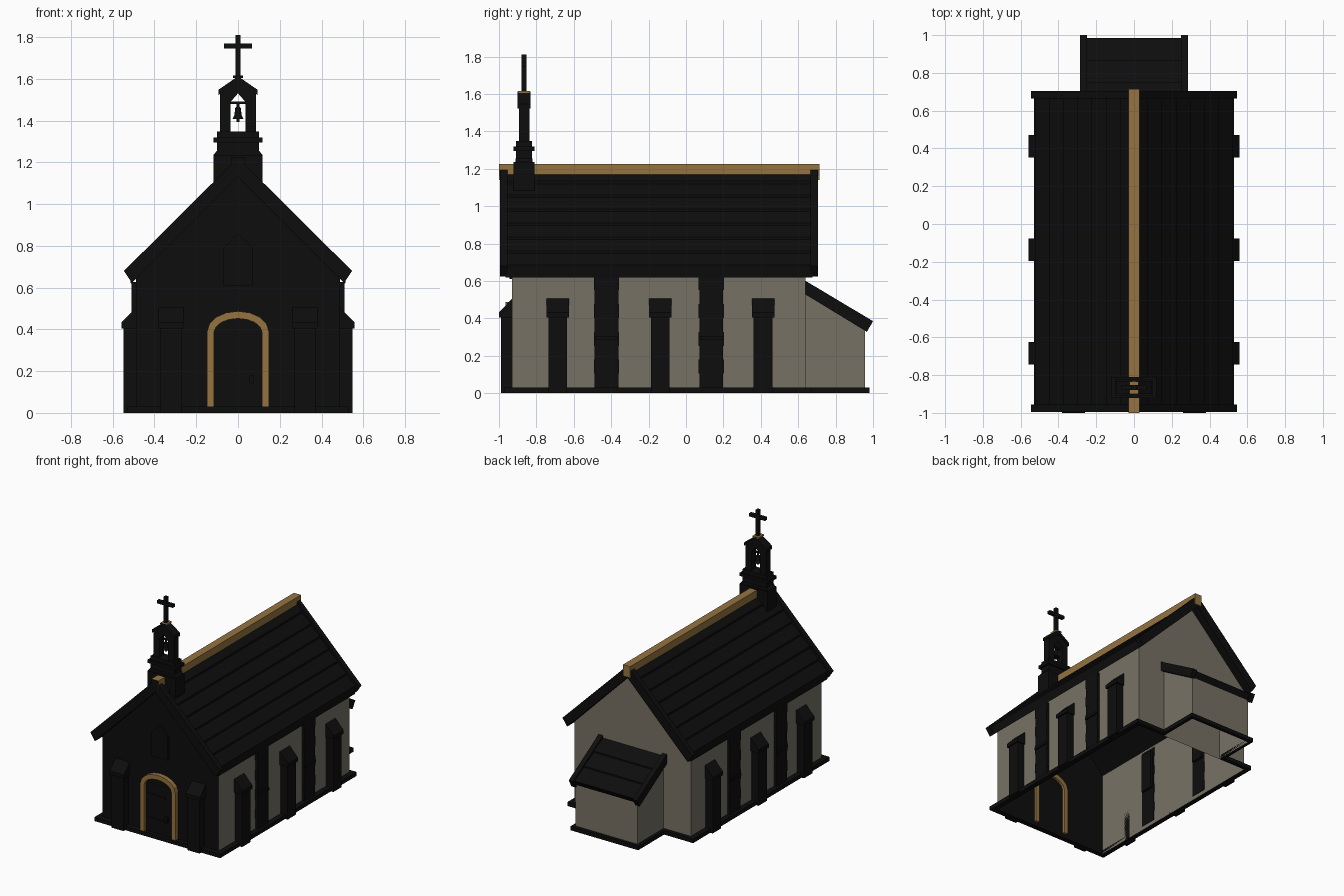
import bpy, bmesh, math
from mathutils import Vector

if "Cube" in bpy.data.objects:
    bpy.data.objects.remove(bpy.data.objects["Cube"])


def material(name, rgb):
    m = bpy.data.materials.new(name)
    m.diffuse_color = (*rgb, 1)
    m.use_nodes = True
    m.node_tree.nodes["Principled BSDF"].inputs["Base Color"].default_value = m.diffuse_color
    return m


BLACK = material("black", (0.004, 0.004, 0.004))
STONE = material("warm grey stone", (0.185, 0.167, 0.128))
GOLD = material("ochre trim", (0.30, 0.172, 0.052))


def finish(name, bm, *mats):
    me = bpy.data.meshes.new(name)
    bm.to_mesh(me)
    bm.free()
    for m in mats:
        me.materials.append(m)
    ob = bpy.data.objects.new(name, me)
    bpy.context.collection.objects.link(ob)
    return ob


def prism(name, pts, axis, a, b, mat=BLACK, dark_front=False):
    """Extrude a 2D profile along x (pts are y,z) or y (pts are x,z)."""
    bm = bmesh.new()
    def place(p, t):
        return (t, p[0], p[1]) if axis == "x" else (p[0], t, p[1])
    lo = [bm.verts.new(place(p, a)) for p in pts]
    hi = [bm.verts.new(place(p, b)) for p in pts]
    bm.faces.new(lo)
    bm.faces.new(hi)
    n = len(pts)
    for i in range(n):
        j = (i + 1) % n
        bm.faces.new((lo[i], lo[j], hi[j], hi[i]))
    bmesh.ops.recalc_face_normals(bm, faces=bm.faces[:])
    if dark_front:
        for f in bm.faces:
            f.material_index = int(f.normal.y < -0.9)
        return finish(name, bm, mat, BLACK)
    return finish(name, bm, mat)


def box(name, x, y, z, mat=BLACK, dark_front=False):
    pts = [(x[0], z[0]), (x[1], z[0]), (x[1], z[1]), (x[0], z[1])]
    return prism(name, pts, "y", y[0], y[1], mat, dark_front)


def courses(u0, z0, u1, z1, n, lift):
    """Sawtooth top edge of overlapping roof boards, from eave to ridge."""
    pts = []
    for i in range(n):
        for t, h in ((i / n, lift), ((i + 1) / n, 0)):
            pts.append((u0 + (u1 - u0) * t, z0 + (z1 - z0) * t + h))
    return pts


# nave walls: thin shell, open below and above, dark facade
W, F, B = 0.489, -0.93, 0.64
bm = bmesh.new()
gable = [(-W, 0), (W, 0), (W, 0.645), (0, 1.134), (-W, 0.645)]
fr = [bm.verts.new((x, F, z)) for x, z in gable]
bk = [bm.verts.new((x, B, z)) for x, z in gable]
bm.faces.new(fr).material_index = 1
bm.faces.new(bk[::-1])
bm.faces.new((fr[1], bk[1], bk[2], fr[2]))
bm.faces.new((fr[0], fr[4], bk[4], bk[0]))
finish("nave_walls", bm, STONE, BLACK)

# chancel walls: open shell at the back
CX, CY = 0.26, 0.957
bm = bmesh.new()
l = [bm.verts.new((-CX, y, z)) for y, z in ((B, 0), (CY, 0), (CY, 0.345), (B, 0.54))]
r = [bm.verts.new((CX, v.co.y, v.co.z)) for v in l]
bm.faces.new(l[::-1])
bm.faces.new(r)
bm.faces.new((r[1], l[1], l[2], r[2]))
finish("chancel_walls", bm, STONE)

# plinth ring
P = 0.04
box("plinth_front", (-W - P, W + P), (F - P, F), (0, 0.03))
box("plinth_chancel_back", (-CX - 0.025, CX + 0.025), (CY, CY + 0.025), (0, 0.03))
for s in (-1, 1):
    box("plinth_side", sorted((s * W, s * (W + P))), (F, B + 0.03), (0, 0.03))
    box("plinth_back", sorted((s * CX, s * W)), (B, B + 0.03), (0, 0.03))
    box("plinth_chancel_side", sorted((s * CX, s * (CX + 0.025))), (B + 0.03, CY), (0, 0.03))

# main roof slopes, bargeboards and ridge
for s in (-1, 1):
    slope = courses(0.522, 0.672, 0.0, 1.194, 7, 0.014) + [(0, 1.135), (0.513, 0.618)]
    prism("roof_slope", [(s * x, z) for x, z in slope], "y", -0.965, 0.675)
    barge = [(0.546, 0.68), (0, 1.222), (0, 1.131), (0.508, 0.623)]
    for y0, y1 in ((-0.995, -0.955), (0.665, 0.705)):
        prism("bargeboard", [(s * x, z) for x, z in barge], "y", y0, y1)
box("ridge_beam", (-0.03, 0.03), (-1.0, 0.715), (1.14, 1.226), GOLD, True)

# chancel lean-to roof with raised verges
slope = courses(0.985, 0.375, 0.635, 0.583, 3, 0.01) + [(0.635, 0.535), (0.955, 0.34)]
prism("chancel_roof", slope, "x", -0.26, 0.26)
verge = [(1.0, 0.385), (0.635, 0.603), (0.635, 0.53), (0.967, 0.328)]
for s in (-1, 1):
    prism("chancel_verge", verge, "x", *sorted((s * 0.25, s * 0.287)))

# buttresses on the side walls and facade
shaft = [(0, 0), (0.06, 0), (0.06, 0.41), (0, 0.41)]
hood = [(0, 0.405), (0.07, 0.405), (0.07, 0.432), (0, 0.505)]
for s in (-1, 1):
    for y in (-0.685, -0.137, 0.412):
        for part, prof, h in (("shaft", shaft, 0.05), ("hood", hood, 0.06)):
            prism("buttress_" + part, [(s * (W + d), z) for d, z in prof], "y", y - h, y + h)
    for part, prof, h in (("shaft", shaft, 0.05), ("hood", hood, 0.06)):
        prism("front_buttress_" + part, [(F - d, z) for d, z in prof], "x",
              s * 0.32 - h, s * 0.32 + h)

# tall window bays with toothed stone edges
for s in (-1, 1):
    for y in (-0.425, 0.135):
        for i in range(8):
            h = 0.067 if i % 2 else 0.063
            z = 0.03 + i * 0.0745
            box("window_bay", sorted((s * (W - 0.003), s * (W + 0.02))), (y - h, y + h), (z, z + 0.0745))
        box("window_sill", sorted((s * W, s * (W + 0.03))), (y - 0.06, y + 0.06), (0.285, 0.305))
        box("window_recess", sorted((s * (W - 0.02), s * W)), (y - 0.05, y + 0.05), (0.3, 0.6))

# front door, arch surround and gable window
box("door", (-0.12, 0.12), (F - 0.012, F), (0.03, 0.40))
for z in (0.12, 0.30):
    box("door_hinge", (-0.11, 0.05), (F - 0.018, F - 0.01), (z, z + 0.02))
box("door_handle", (0.055, 0.075), (F - 0.03, F - 0.01), (0.14, 0.18))
outer, inner = [(0.148, 0.03)], [(0.115, 0.03)]
for i in range(9):
    a = math.pi * i / 8
    outer.append((0.148 * math.cos(a), 0.39 + 0.097 * math.sin(a)))
    inner.append((0.115 * math.cos(a), 0.385 + 0.067 * math.sin(a)))
outer.append((-0.148, 0.03))
inner.append((-0.115, 0.03))
prism("door_arch", outer + inner[::-1], "y", F - 0.035, F + 0.02, GOLD)
prism("door_head", inner, "y", F - 0.01, F - 0.001)
prism("gable_window", [(-0.07, 0.61), (0.07, 0.61), (0.07, 0.79), (0, 0.86), (-0.07, 0.79)],
      "y", F - 0.015, F)

# bell turret: stacked base, pierced gable, coping
TY = -0.866


def block(name, hx, hy, z0, z1, mat=BLACK, dark_front=False):
    return box(name, (-hx, hx), (TY - hy, TY + hy), (z0, z1), mat, dark_front)


block("turret_base", 0.118, 0.056, 1.08, 1.235)
prism("turret_weathering", [(-0.118, 1.235), (0.118, 1.235), (0.1, 1.256), (-0.1, 1.256)],
      "y", TY - 0.045, TY + 0.045)
block("turret_neck", 0.1, 0.042, 1.25, 1.295)
block("turret_moulding", 0.118, 0.055, 1.295, 1.318)
block("turret_step", 0.1, 0.042, 1.318, 1.348)
half = [(0.035, 1.345), (0.086, 1.345), (0.086, 1.545), (0, 1.6), (0, 1.53), (0.035, 1.49)]
cope = [(0.094, 1.522), (0.094, 1.547), (0, 1.612), (0, 1.585)]
for s in (-1, 1):
    prism("turret_pillar", [(s * x, z) for x, z in half], "y", TY - 0.028, TY + 0.028)
    prism("turret_coping", [(s * x, z) for x, z in cope], "y", TY - 0.034, TY + 0.034)
block("cross_foot", 0.025, 0.033, 1.603, 1.615, GOLD, True)
block("cross_post", 0.012, 0.013, 1.6, 1.81)
block("cross_arm", 0.067, 0.013, 1.745, 1.768)

# bell on its bar
block("bell_bar", 0.04, 0.006, 1.48, 1.49)
bm = bmesh.new()
prof = [(0, 1.485), (0.006, 1.485), (0.006, 1.466), (0.014, 1.46), (0.017, 1.425), (0.026, 1.408),
        (0.008, 1.408), (0.008, 1.394), (0, 1.394)]
vs = [bm.verts.new((x, TY, z)) for x, z in prof]
es = [bm.edges.new(p) for p in zip(vs, vs[1:])]
bmesh.ops.spin(bm, geom=vs + es, cent=Vector((0, TY, 0)), axis=Vector((0, 0, 1)),
               angle=math.tau, steps=12)
bmesh.ops.remove_doubles(bm, verts=bm.verts[:], dist=0.0005)
bmesh.ops.recalc_face_normals(bm, faces=bm.faces[:])
finish("bell", bm, BLACK)
